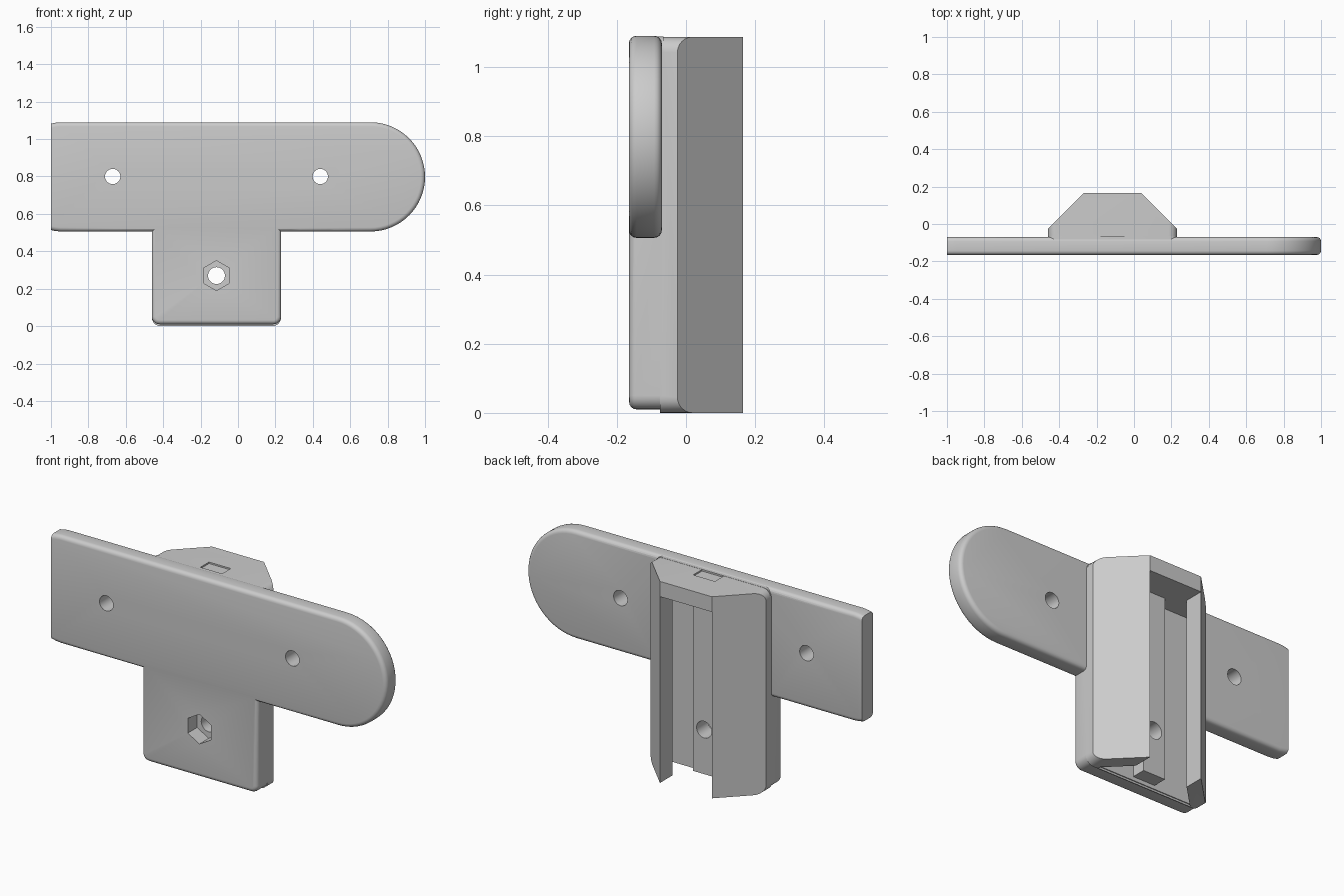
import bpy, bmesh, math
from mathutils import Vector

if "Cube" in bpy.data.objects:
    bpy.data.objects.remove(bpy.data.objects["Cube"])

grey = bpy.data.materials.new("plain grey")
grey.use_nodes = True
grey.diffuse_color = (0.6, 0.6, 0.6, 1)
grey.node_tree.nodes["Principled BSDF"].inputs["Base Color"].default_value = (0.6, 0.6, 0.6, 1)

FRONT, SEAM, BACK = -0.165, -0.07, 0.165   # depth layers
MID = -0.115                               # centre of the holder in x


def finish(bm, name):
    bmesh.ops.recalc_face_normals(bm, faces=bm.faces)
    me = bpy.data.meshes.new(name)
    bm.to_mesh(me)
    bm.free()
    me.materials.append(grey)
    ob = bpy.data.objects.new(name, me)
    bpy.context.collection.objects.link(ob)
    return ob


def prism(points, lo, hi, axis="y"):
    """Extrude an outline along y (points are x, z) or z (points are x, y)."""
    bm = bmesh.new()
    place = (lambda p: (p[0], lo, p[1])) if axis == "y" else (lambda p: (p[0], p[1], lo))
    face = bm.faces.new([bm.verts.new(place(p)) for p in points])
    out = bmesh.ops.extrude_face_region(bm, geom=[face])["geom"]
    step = Vector((0, hi - lo, 0)) if axis == "y" else Vector((0, 0, hi - lo))
    bmesh.ops.translate(bm, vec=step, verts=[v for v in out if isinstance(v, bmesh.types.BMVert)])
    bmesh.ops.recalc_face_normals(bm, faces=bm.faces)
    return bm


def arc(cx, cz, r, start, end, n):
    return [(cx + r * math.cos(math.radians(start + (end - start) * i / n)),
             cz + r * math.sin(math.radians(start + (end - start) * i / n))) for i in range(n + 1)]


def rounded_rect(x0, x1, z0, z1, r):
    return (arc(x1 - r, z0 + r, r, -90, 0, 6) + arc(x1 - r, z1 - r, r, 0, 90, 6)
            + arc(x0 + r, z1 - r, r, 90, 180, 6) + arc(x0 + r, z0 + r, r, 180, 270, 6))


def rect(x0, x1, y0, y1):
    return [(x0, y0), (x1, y0), (x1, y1), (x0, y1)]


def round_rims(bm, depths, size):
    """Round the outline edges lying at the given depths."""
    rims = [e for e in bm.edges
            if any(all(abs(v.co.y - d) < 1e-4 for v in e.verts) for d in depths)
            and not all(v.co.x < -0.999 for v in e.verts)]
    bmesh.ops.bevel(bm, geom=rims, offset=size, segments=4, profile=0.5, affect="EDGES")


def combine(target, tool, operation):
    mod = target.modifiers.new(operation.lower(), "BOOLEAN")
    mod.operation, mod.object, mod.solver = operation, tool, "EXACT"
    bpy.context.view_layer.objects.active = target
    bpy.ops.object.modifier_apply(modifier=mod.name)
    bpy.data.objects.remove(tool)


# cross bar: round right end, square-cut left end
bar_outline = (arc(0.708, 0.798, 0.292, -90, 90, 32)
               + [(-0.95, 1.09), (-0.98, 1.087), (-1, 1.082), (-1, 0.514), (-0.98, 0.509), (-0.95, 0.506)])
bm = prism(bar_outline, FRONT, SEAM)
round_rims(bm, (FRONT, SEAM), 0.022)
holder = finish(bm, "tee_bracket")

# front stem plate
bm = prism(rounded_rect(-0.46, 0.23, 0.01, 1.088, 0.04), FRONT + 0.0005, SEAM + 0.005)
round_rims(bm, (FRONT + 0.0005,), 0.022)
stem = finish(bm, "stem_plate")

# dovetail sleeve with sloping sides
bm = prism(rounded_rect(-0.46, 0.23, 0, 1.087, 0.045), SEAM - 0.005, BACK)
for side in (-1, 1):
    bmesh.ops.bisect_plane(bm, geom=bm.verts[:] + bm.edges[:] + bm.faces[:],
                           plane_co=(MID + side * 0.345, -0.025, 0),
                           plane_no=(side, 1, 0), clear_outer=True)
    bmesh.ops.holes_fill(bm, edges=[e for e in bm.edges if e.is_boundary])
sleeve = finish(bm, "dovetail_sleeve")

# open channel under the top cap
channel = [(MID - 0.285, SEAM), (MID + 0.285, SEAM), (MID + 0.155, 0.06),
           (MID + 0.155, 0.3), (MID - 0.155, 0.3), (MID - 0.155, 0.06)]
combine(sleeve, finish(prism(channel, -0.1, 1.005, "z"), "channel_cutter"), "DIFFERENCE")
notch = rect(MID - 0.065, MID + 0.065, SEAM, 0.01)
combine(sleeve, finish(prism(notch, 1.079, 1.2, "z"), "notch_cutter"), "DIFFERENCE")

# centre rib along the channel floor
rib = finish(prism(rect(MID - 0.065, MID + 0.065, SEAM - 0.02, 0.01), 0.03, 1.03, "z"), "centre_rib")

for part in (stem, sleeve, rib):
    combine(holder, part, "UNION")

# bolt holes and hexagonal nut recess
for x, z, r, n, depth in ((-0.67, 0.8, 0.041, 32, 0.3), (0.44, 0.8, 0.041, 32, 0.3),
                          (MID, 0.27, 0.045, 32, 0.3), (MID, 0.27, 0.08, 6, -0.085)):
    cutter = prism(arc(x, z, r, 90, 450, n)[:-1], -0.3, depth)
    combine(holder, finish(cutter, "hole_cutter"), "DIFFERENCE")

bpy.ops.object.select_all(action="DESELECT")
holder.select_set(True)
bpy.context.view_layer.objects.active = holder
bpy.ops.object.shade_smooth_by_angle(angle=math.radians(32))
